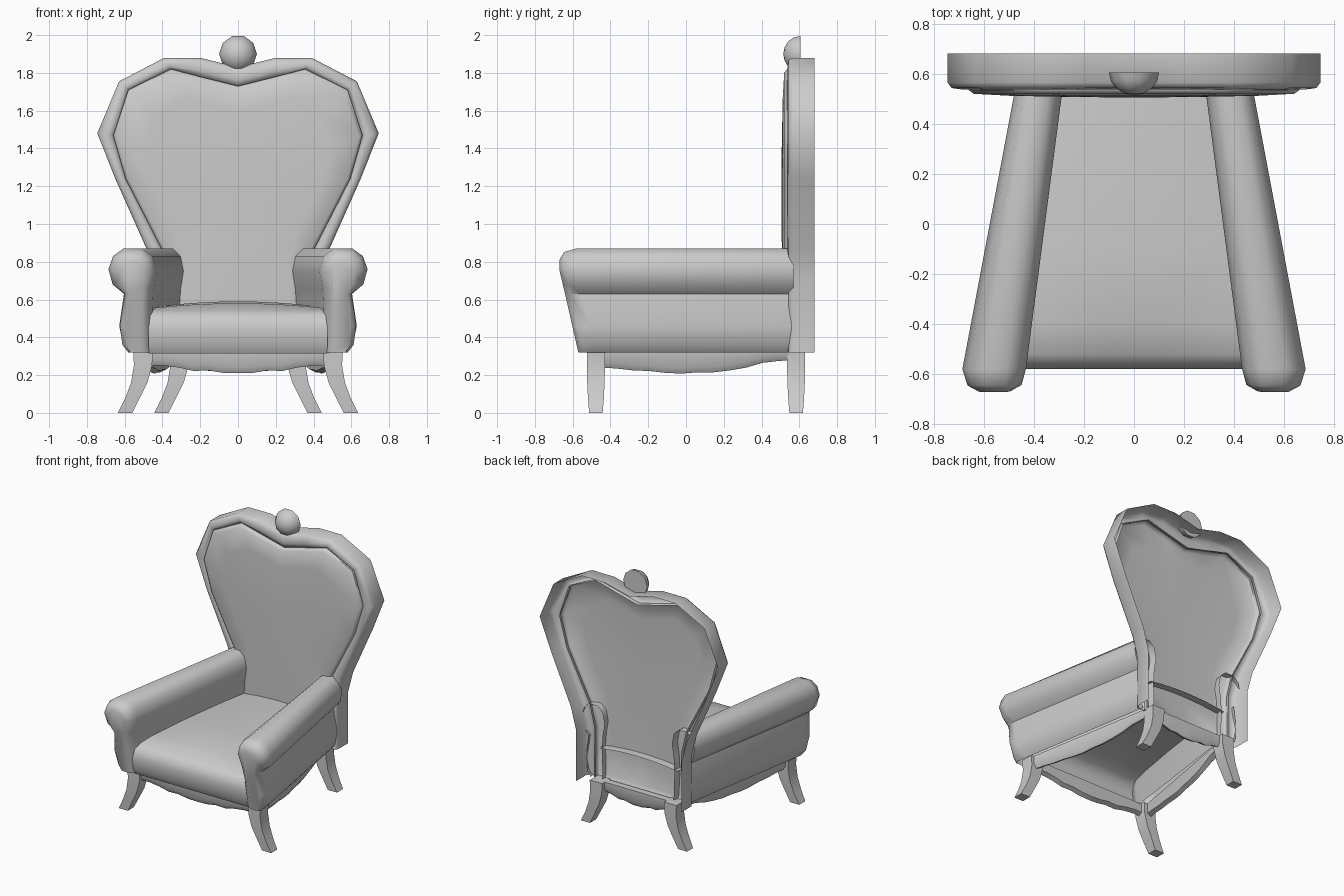
import bpy, bmesh, math
from mathutils import Vector

if "Cube" in bpy.data.objects:
    bpy.data.objects.remove(bpy.data.objects["Cube"])


def loft(name, rings, closed=False, caps=(), mirror=False, angle=40):
    """Skin a list of equal-length point rings."""
    bm = bmesh.new()
    vs = [[bm.verts.new(p) for p in r] for r in rings]
    n = len(rings[0])
    for a, b in zip(vs, vs[1:]):
        for i in range(n if closed else n - 1):
            j = (i + 1) % n
            bm.faces.new((a[i], a[j], b[j], b[i]))
    for c in caps:
        bm.faces.new(vs[c])
    bmesh.ops.remove_doubles(bm, verts=bm.verts, dist=0.0005)
    bmesh.ops.recalc_face_normals(bm, faces=bm.faces)
    me = bpy.data.meshes.new(name)
    bm.to_mesh(me)
    bm.free()
    ob = bpy.data.objects.new(name, me)
    bpy.context.collection.objects.link(ob)
    if mirror:
        ob.modifiers.new("mirror", 'MIRROR')
    bpy.ops.object.select_all(action='DESELECT')
    bpy.context.view_layer.objects.active = ob
    ob.select_set(True)
    bpy.ops.object.shade_smooth_by_angle(angle=math.radians(angle))
    return ob


# Heart-shaped back: half outlines from the bottom up to the top notch
outer = [(.44, .32), (.44, .70), (.485, .87), (.65, 1.24), (.745, 1.48),
         (.63, 1.755), (.39, 1.88), (.20, 1.88), (0, 1.83)]
inner = [(.37, .32), (.365, .70), (.405, .87), (.595, 1.24), (.66, 1.47),
         (.58, 1.71), (.355, 1.82), (.18, 1.775), (0, 1.73)]


def full(half):
    return half + [(-x, z) for x, z in half[-2::-1]]


# Frame: a rounded channel, open at the rear
section = [(0, .68), (0, .565), (.2, .543), (.7, .537), (1.0, .55), (1.05, .575)]
frame = []
for (ox, oz), (ix, iz) in zip(full(outer), full(inner)):
    frame.append([(ox + (ix - ox) * t, y, oz + (iz - oz) * t) for t, y in section])
loft("back_frame", frame, angle=55)

# Upholstered back panel: rings shrinking to the middle
loop = full(inner) + [(0, .32)]
panel = []
for s, y in ((1.0, .565), (1.0, .535), (.97, .52), (.75, .512), (.35, .507), (0, .505)):
    panel.append([(x * s, y, 1.2 + (z - 1.2) * s) for x, z in loop])
loft("back_panel", panel, closed=True, angle=50)

# Crest: half ball with a flat rear
crest = []
for k in range(5):
    a = k / 4 * math.pi / 2
    r = .1 * math.cos(a)
    crest.append([(r * math.cos(t * math.pi / 5), .605 - .09 * math.sin(a),
                   1.9 + r * math.sin(t * math.pi / 5)) for t in range(10)])
loft("crest_ball", crest, closed=True, caps=(0,))

# Rolled arms: one profile, narrowing to the rear, rounded at the front
arm = [(.585, .32), (.622, .36), (.638, .46), (.607, .63), (.665, .68), (.684, .76),
       (.66, .83), (.605, .87), (.505, .87), (.452, .83), (.43, .75), (.45, .66),
       (.46, .55), (.45, .32)]


def arm_ring(back, s):
    ring = []
    for x, z in arm:
        lean = .10 * min(1, max(0, (.76 - z) / .44))
        cz = min(z, .75)
        y = -.67 + lean + back
        ring.append((.555 + (x - .555) * s - .16 * (y + .57) * (back > .08),
                     y, cz + (z - cz) * s))
    return ring


arm_back = [(.375 + (x - .557) * .74, .57, z) for x, z in arm]
loft("arms", [arm_back, arm_ring(.09, 1), arm_ring(.025, .85), arm_ring(0, .5)],
     caps=(-1,), mirror=True, angle=50)

# Seat cushion: side profile swept across, slightly crowned, open below
side = [(-.545, .315), (-.572, .36), (-.58, .45), (-.565, .51), (-.52, .54),
        (-.40, .555), (-.1, .565), (.25, .565), (.57, .555)]
seat = []
for k in range(9):
    u = k / 4 - 1
    seat.append([(u * (.475 - .13 * (y + .58)), y,
                  z + (.025 * (1 - u * u) if y > -.5 else 0)) for y, z in side])
loft("seat", seat, angle=50)


# Splayed legs, square in section
def leg(name, x0, y0):
    path = [(0, .33, .052, .048), (.0, .25, .048, .048), (.02, .16, .043, .046),
            (.055, .08, .038, .042), (.095, 0, .038, .036)]
    rings = [[(x0 + dx + sx * w, y0 + sy * d, z)
              for sx, sy in ((-1, -1), (1, -1), (1, 1), (-1, 1))]
             for dx, z, w, d in path]
    loft(name, rings, closed=True, caps=(0, -1), mirror=True)


leg("front_leg", .503, -.477)
leg("back_leg", .31, .583)


# Scalloped aprons: strips with a curved lower edge
def apron(name, a, b, drops, mirror=False):
    a, b = Vector(a), Vector(b)
    d = (b - a).normalized()
    n = Vector((d.y, -d.x))          # outward side
    rings = []
    for i, z in enumerate(drops):
        p = a.lerp(b, i / (len(drops) - 1))
        q, m = p - n * .05, p - n * .02
        rings.append([(p.x, p.y, .33), (p.x, p.y, z + .03), (m.x, m.y, z),
                      (q.x, q.y, z + .015), (q.x, q.y, .33)])
    loft(name, rings, closed=True, caps=(0, -1), mirror=mirror, angle=50)


scallop = [.25, .25, .24, .222, .225, .212, .21, .212, .225, .222, .24, .25, .25]
apron("front_apron", (-.47, -.51), (.47, -.51), scallop)
apron("back_apron", (.31, .60), (-.31, .60), scallop)
apron("side_aprons", (.535, -.45), (.355, .58),
      [.24, .235, .225, .222, .212, .208, .215, .215, .225, .24, .265, .275, .28],
      mirror=True)
